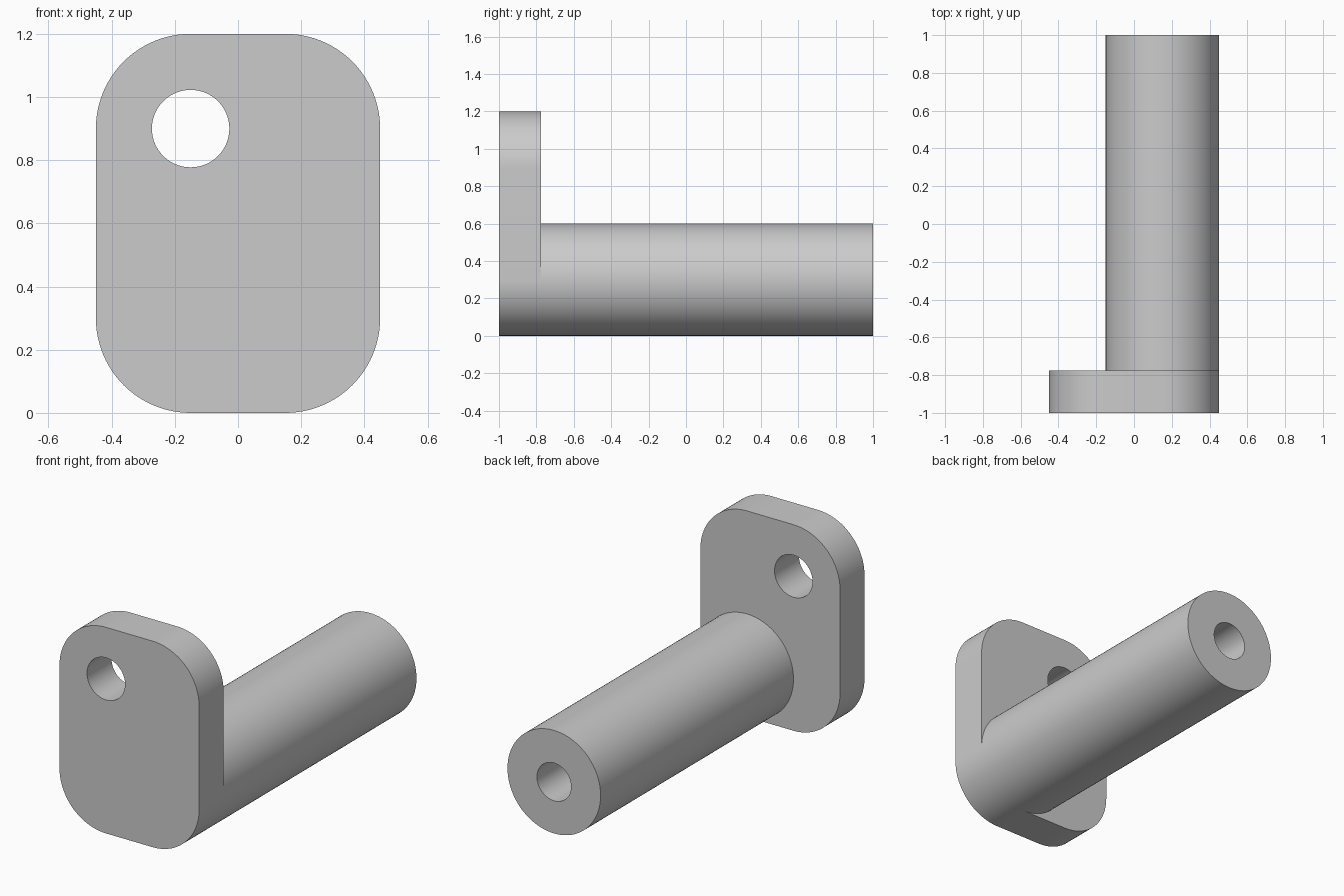
import bpy
import bmesh
from math import cos, sin, pi, radians

cube = bpy.data.objects.get("Cube")
if cube:
    bpy.data.objects.remove(cube, do_unlink=True)

# Single material
grey = bpy.data.materials.new("plain grey")
grey.use_nodes = True
colour = (0.6, 0.6, 0.6, 1)
grey.diffuse_color = colour
grey.node_tree.nodes["Principled BSDF"].inputs["Base Color"].default_value = colour

FRONT, PLATE_BACK, BACK = -1.0, -0.775, 1.0
WIDTH, HEIGHT, RADIUS = 0.9, 1.2, 0.3
BORE_DEPTH = 0.9


def arc(cx, cz, r, start, end, steps):
    """Points on an arc in the xz plane, angles in radians."""
    return [(cx + r * cos(start + (end - start) * i / steps),
             cz + r * sin(start + (end - start) * i / steps))
            for i in range(steps + 1)]


def circle(cx, cz, r, steps=96):
    return arc(cx, cz, r, 0, 2 * pi, steps)[:-1]


def prism(name, outline, y0, y1):
    """Extrude an xz outline along y into a closed solid."""
    bm = bmesh.new()
    face = bm.faces.new([bm.verts.new((x, y0, z)) for x, z in outline])
    extruded = bmesh.ops.extrude_face_region(bm, geom=[face], use_keep_orig=True)
    moved = [v for v in extruded["geom"] if isinstance(v, bmesh.types.BMVert)]
    bmesh.ops.translate(bm, verts=moved, vec=(0, y1 - y0, 0))
    bmesh.ops.recalc_face_normals(bm, faces=bm.faces)
    mesh = bpy.data.meshes.new(name)
    bm.to_mesh(mesh)
    bm.free()
    mesh.materials.append(grey)
    obj = bpy.data.objects.new(name, mesh)
    bpy.context.collection.objects.link(obj)
    return obj


def drill(obj, cutter):
    """Cut a hole, then discard the cutter."""
    cutter.hide_render = True
    mod = obj.modifiers.new("hole", "BOOLEAN")
    mod.operation = "DIFFERENCE"
    mod.solver = "EXACT"
    mod.object = cutter
    bpy.ops.object.select_all(action="DESELECT")
    obj.select_set(True)
    bpy.context.view_layer.objects.active = obj
    bpy.ops.object.modifier_apply(modifier=mod.name)
    bpy.data.objects.remove(cutter, do_unlink=True)
    bpy.ops.object.shade_smooth_by_angle(angle=radians(30))


# Rounded mounting plate with a through hole near one top corner
dx = WIDTH / 2 - RADIUS
low, high = RADIUS, HEIGHT - RADIUS
outline = []
for i, (cx, cz) in enumerate([(dx, high), (-dx, high), (-dx, low), (dx, low)]):
    outline += arc(cx, cz, RADIUS, i * pi / 2, (i + 1) * pi / 2, 24)
plate = prism("mounting_plate", outline, FRONT, PLATE_BACK)
drill(plate, prism("plate_hole", circle(-dx, high, 0.1225), FRONT - 0.1, PLATE_BACK + 0.1))

# Round post flush with the opposite corner, with a blind bore in its end
post = prism("post", circle(dx, low, RADIUS), PLATE_BACK, BACK)
drill(post, prism("post_bore", circle(dx, low, 0.11), BACK - BORE_DEPTH, BACK + 0.1))
